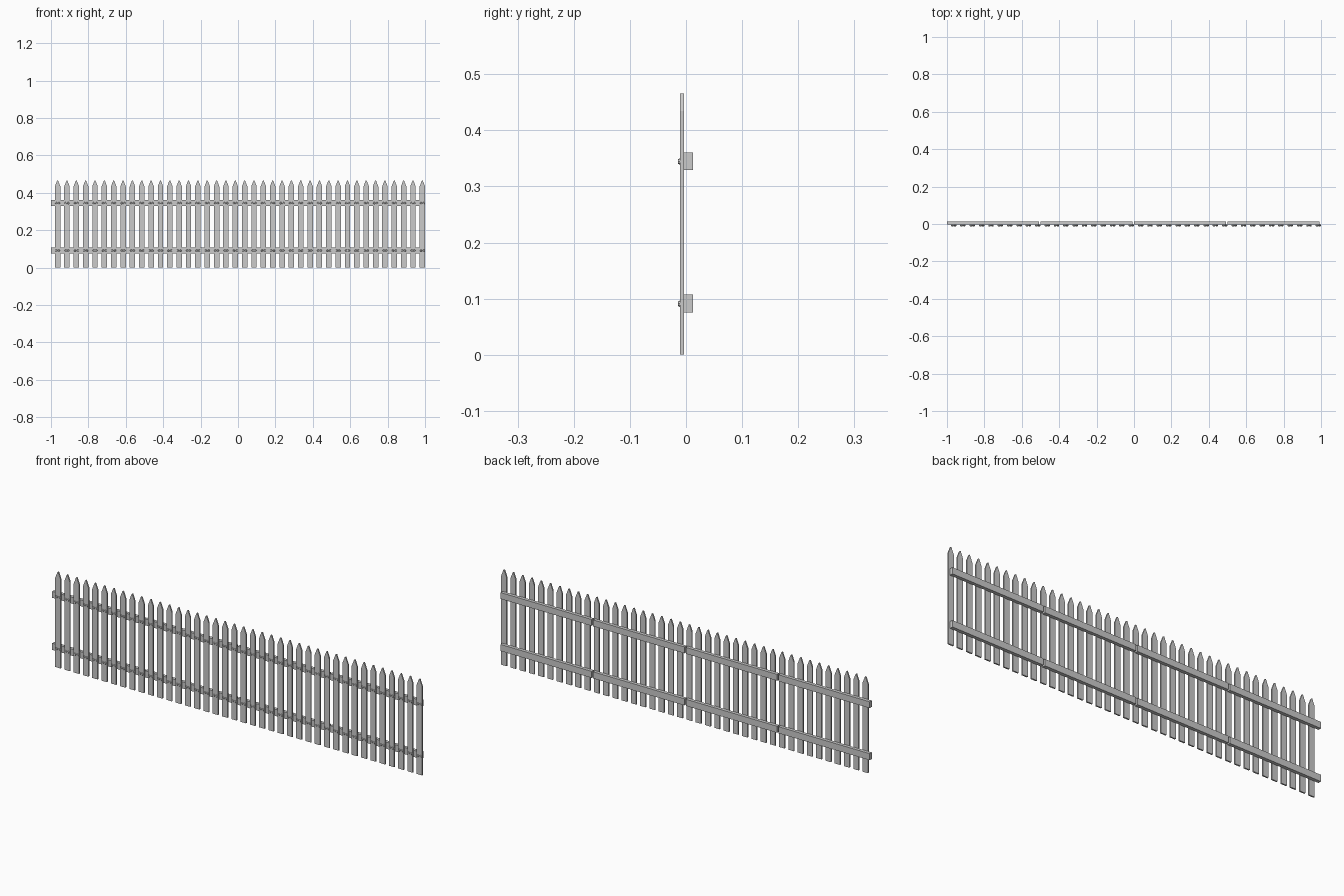
import bpy, bmesh, math
from mathutils import Matrix, Vector

if "Cube" in bpy.data.objects:
    bpy.data.objects.remove(bpy.data.objects["Cube"])

PANELS, PER_PANEL, PITCH = 4, 10, 0.05
FRONT, MID, BACK = -0.0105, -0.0035, 0.0125
RAILS = [(0.075, 0.107), (0.329, 0.360)]
W, SHOULDER, TIP = 0.0145, 0.434, 0.466


def finish(bm, name):
    bmesh.ops.recalc_face_normals(bm, faces=bm.faces)
    mesh = bpy.data.meshes.new(name)
    bm.to_mesh(mesh)
    bm.free()
    ob = bpy.data.objects.new(name, mesh)
    bpy.context.collection.objects.link(ob)
    return ob


def add_picket(bm, x):
    # pointed board profile pushed back to its thickness
    outline = [(-W, 0), (W, 0), (W, SHOULDER), (0.002, TIP), (-0.002, TIP), (-W, SHOULDER)]
    face = bm.faces.new([bm.verts.new((x + px, FRONT, pz)) for px, pz in outline])
    new = bmesh.ops.extrude_face_region(bm, geom=[face])["geom"]
    verts = [g for g in new if isinstance(g, bmesh.types.BMVert)]
    bmesh.ops.translate(bm, verts=verts, vec=Vector((0, MID - FRONT, 0)))


def add_nail(bm, x, z):
    # low tapered head facing the front
    m = Matrix.Translation((x, FRONT - 0.0015, z)) @ Matrix.Rotation(math.pi / 2, 4, "X")
    bmesh.ops.create_cone(bm, cap_ends=True, segments=8, radius1=0.0062,
                          radius2=0.0042, depth=0.004, matrix=m)


def add_rail(bm, x0, x1, z0, z1):
    m = (Matrix.Translation(((x0 + x1) / 2, (MID + BACK) / 2, (z0 + z1) / 2))
         @ Matrix.Diagonal((x1 - x0, BACK - MID, z1 - z0, 1)))
    bmesh.ops.create_cube(bm, size=1, matrix=m)


# four repeated panels: pickets, nail heads and two back rails each
for p in range(PANELS):
    start = -1 + p * PER_PANEL * PITCH
    pickets, nails, rails = bmesh.new(), bmesh.new(), bmesh.new()
    for i in range(PER_PANEL):
        x = start + 0.0355 + i * PITCH
        add_picket(pickets, x)
        for z0, z1 in RAILS:
            for side in (-1, 1):
                add_nail(nails, x + side * 0.007, (z0 + z1) / 2)
    for z0, z1 in RAILS:
        add_rail(rails, start, start + 0.492, z0, z1)
    finish(pickets, f"pickets_{p + 1}")
    finish(nails, f"nail_heads_{p + 1}")
    finish(rails, f"rails_{p + 1}")
